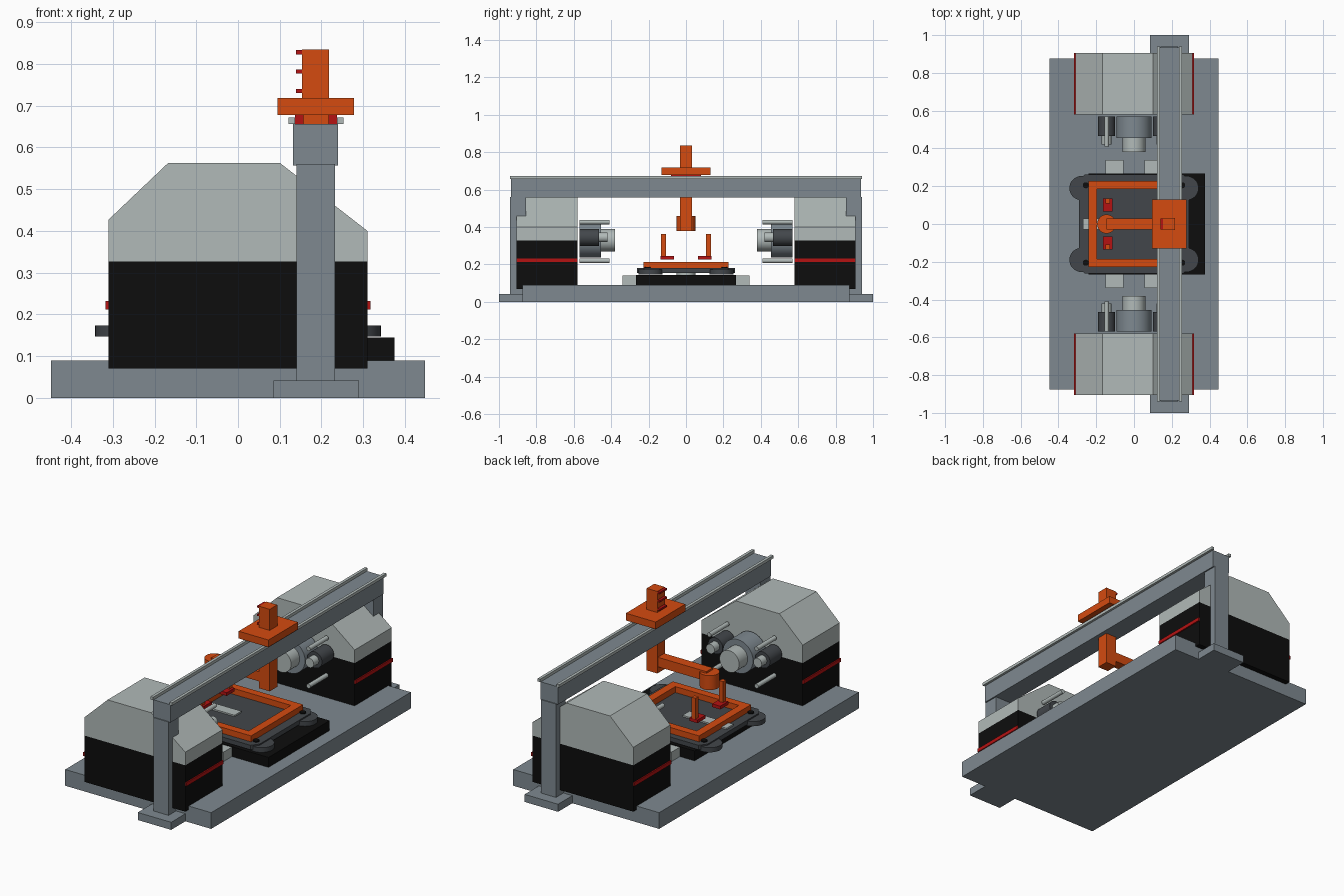
import bpy, bmesh, math
from mathutils import Matrix, Vector

cube = bpy.data.objects.get("Cube")
if cube:
    bpy.data.objects.remove(cube, do_unlink=True)


def material(name, rgb):
    m = bpy.data.materials.new(name)
    m.use_nodes = True
    col = (*rgb, 1)
    m.diffuse_color = col
    m.node_tree.nodes["Principled BSDF"].inputs["Base Color"].default_value = col
    return m


STEEL = material("steel grey", (0.21, 0.25, 0.28))
LIGHT = material("light grey", (0.44, 0.49, 0.48))
DARK = material("charcoal", (0.055, 0.062, 0.07))
BLACK = material("black", (0.004, 0.004, 0.004))
ORANGE = material("orange", (0.66, 0.07, 0.005))
RED = material("red", (0.46, 0.006, 0.006))


def finish(name, bm, mat, smooth=False):
    bmesh.ops.recalc_face_normals(bm, faces=bm.faces)
    me = bpy.data.meshes.new(name)
    bm.to_mesh(me)
    bm.free()
    me.materials.append(mat)
    ob = bpy.data.objects.new(name, me)
    bpy.context.collection.objects.link(ob)
    if smooth:
        bpy.ops.object.select_all(action="DESELECT")
        ob.select_set(True)
        bpy.context.view_layer.objects.active = ob
        bpy.ops.object.shade_smooth_by_angle(angle=math.radians(35))
    return ob


def box(name, x, y, z, mat):
    """Box from (min, max) pairs."""
    bm = bmesh.new()
    bmesh.ops.create_cube(bm, size=1)
    for v in bm.verts:
        v.co = Vector([sum(r) / 2 + c * (r[1] - r[0]) for r, c in zip((x, y, z), v.co)])
    return finish(name, bm, mat)


def cylinder(name, start, end, r, mat):
    a, b = Vector(start), Vector(end)
    d = b - a
    bm = bmesh.new()
    bmesh.ops.create_cone(bm, cap_ends=True, segments=32, radius1=r, radius2=r, depth=d.length)
    turn = Vector((0, 0, 1)).rotation_difference(d).to_matrix().to_4x4()
    bm.transform(Matrix.Translation((a + b) / 2) @ turn)
    return finish(name, bm, mat, True)


def prism(name, outline, direction, mat):
    """Extrude an outline of 3D points along a direction."""
    bm = bmesh.new()
    face = bm.faces.new([bm.verts.new(p) for p in outline])
    new = bmesh.ops.extrude_face_region(bm, geom=[face])["geom"]
    bmesh.ops.translate(bm, vec=direction, verts=[g for g in new if isinstance(g, bmesh.types.BMVert)])
    return finish(name, bm, mat)


def span(s, a, b):
    return tuple(sorted((s * a, s * b)))


# Base slab
box("base", (-0.448, 0.448), (-0.875, 0.875), (0, 0.09), STEEL)

HOOD = [(-0.31, 0.327), (0.31, 0.327), (0.31, 0.40), (0.10, 0.563), (-0.167, 0.563), (-0.31, 0.427)]

for s, end in ((-1, "front"), (1, "back")):
    # Machine head housing
    box(end + "_head_body", (-0.31, 0.31), span(s, 0.58, 0.905), (0.07, 0.327), BLACK)
    prism(end + "_head_hood", [(x, s * 0.58, z) for x, z in HOOD], (0, s * 0.325, 0), LIGHT)
    for t, side in ((-1, "right"), (1, "left")):
        tag = end + "_" + side
        box(tag + "_stripe", span(t, 0.309, 0.317), span(s, 0.58, 0.905), (0.212, 0.232), RED)
        # Side motors and guide rods
        x = t * 0.145
        cylinder(tag + "_motor", (x, s * 0.57, 0.345), (x, s * 0.465, 0.345), 0.045, DARK)
        cylinder(tag + "_motor_nose", (x, s * 0.47, 0.345), (x, s * 0.42, 0.345), 0.026, LIGHT)
        for z, level in ((0.22, "lower"), (0.427, "upper")):
            cylinder(f"{tag}_{level}_rod", (x, s * 0.57, z), (x, s * 0.41, z), 0.012, LIGHT)
        # Side blocks of the pedestal
        box(tag + "_pedestal_block", span(t, 0.055, 0.15), span(s, 0.26, 0.34), (0.09, 0.142), LIGHT)
    # Main spindle
    cylinder(end + "_spindle", (0, s * 0.57, 0.33), (0, s * 0.455, 0.33), 0.093, STEEL)
    cylinder(end + "_spindle_nose", (0, s * 0.46, 0.33), (0, s * 0.38, 0.33), 0.06, LIGHT)
    # Gantry column and foot
    box(end + "_foot", (0.085, 0.29), span(s, 0.795, 1.0), (0, 0.042), STEEL)
    box(end + "_column", (0.14, 0.232), span(s, 0.855, 0.94), (0.04, 0.56), STEEL)

# Gantry beam with rails
box("beam", (0.132, 0.24), (-0.935, 0.935), (0.557, 0.656), STEEL)
for x, side in ((0.129, "right"), (0.245, "left")):
    box(side + "_rail", (x - 0.008, x + 0.008), (-0.94, 0.94), (0.656, 0.672), LIGHT)

# Carriage, ram and arm
box("carriage", (0.095, 0.278), (-0.13, 0.13), (0.678, 0.718), ORANGE)
for x in (0.147, 0.227):
    box("carriage_shoe", (x - 0.01, x + 0.01), (-0.08, 0.08), (0.655, 0.679), RED)
box("ram", (0.153, 0.218), (-0.033, 0.033), (0.38, 0.835), ORANGE)
for z in (0.735, 0.782, 0.828):
    box("ram_rib", (0.139, 0.155), (-0.03, 0.03), (z - 0.005, z + 0.005), RED)
box("arm", (-0.145, 0.16), (-0.028, 0.028), (0.415, 0.468), ORANGE)
cylinder("gripper", (-0.145, 0, 0.378), (-0.145, 0, 0.458), 0.05, ORANGE)

# Gripper jaws
for s in (-1, 1):
    box("jaw_pad", (-0.165, -0.115), span(s, 0.065, 0.135), (0.228, 0.246), RED)
    box("jaw_finger", (-0.152, -0.128), span(s, 0.108, 0.134), (0.235, 0.362), ORANGE)

# Work table on its pedestal
box("pedestal", (-0.24, 0.375), (-0.268, 0.268), (0.088, 0.145), BLACK)
cylinder("table_pivot", (0, 0, 0.14), (0, 0, 0.16), 0.05, LIGHT)
CORNERS = ((1, 0.85), (0.9, 1), (-0.9, 1), (-1, 0.85), (-1, -0.85), (-0.9, -1), (0.9, -1), (1, -0.85))
prism("table", [(0.29 * a, 0.263 * b, 0.155) for a, b in CORNERS], (0, 0, 0.025), DARK)
for a in (-1, 1):
    for b in (-1, 1):
        cylinder("table_corner", (a * 0.278, b * 0.19, 0.147), (a * 0.278, b * 0.19, 0.173), 0.064, DARK)
        cylinder("table_pin", (a * 0.255, b * 0.205, 0.17), (a * 0.255, b * 0.205, 0.186), 0.016, BLACK)
box("table_tongue", (-0.27, 0.0), (-0.03, 0.03), (0.178, 0.188), LIGHT)

# Frame lying on the table
for s in (-1, 1):
    box("frame_long_bar", (-0.24, 0.24), span(s, 0.185, 0.228), (0.18, 0.213), ORANGE)
    box("frame_cross_bar", span(s, 0.195, 0.24), (-0.185, 0.185), (0.18, 0.213), ORANGE)
